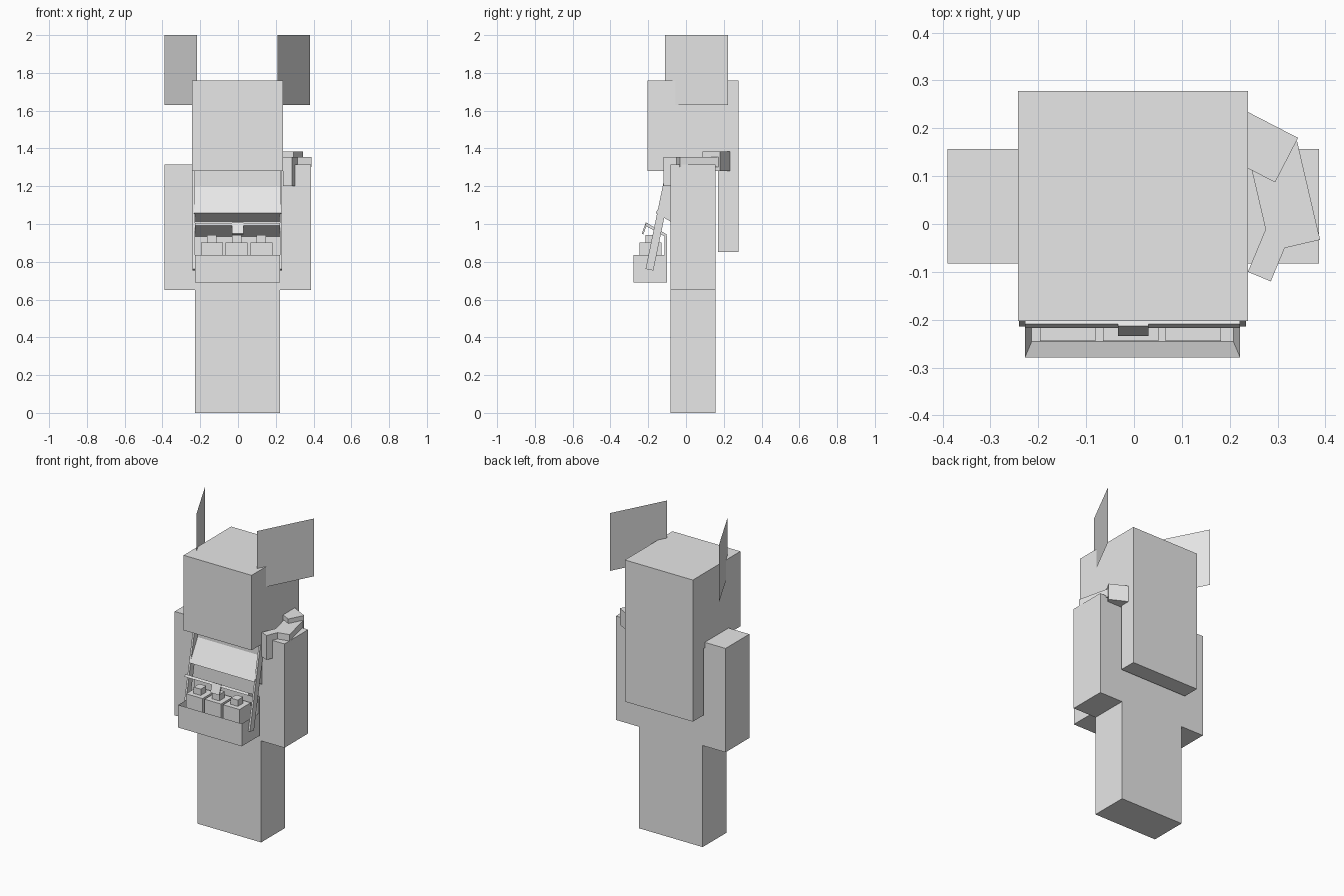
import bpy, bmesh
from mathutils import Vector

cube = bpy.data.objects.get("Cube")
if cube:
    bpy.data.objects.remove(cube, do_unlink=True)

grey = bpy.data.materials.new("light_grey")
grey.use_nodes = True
grey.diffuse_color = (0.8, 0.8, 0.8, 1)
grey.node_tree.nodes["Principled BSDF"].inputs["Base Color"].default_value = (0.8, 0.8, 0.8, 1)


def finish(name, bm):
    bmesh.ops.recalc_face_normals(bm, faces=bm.faces)
    mesh = bpy.data.meshes.new(name)
    bm.to_mesh(mesh)
    bm.free()
    mesh.materials.append(grey)
    obj = bpy.data.objects.new(name, mesh)
    bpy.context.collection.objects.link(obj)
    return obj


def prism(name, base, offset):
    """Extrude a flat outline along an offset."""
    bm = bmesh.new()
    face = bm.faces.new([bm.verts.new(p) for p in base])
    new = bmesh.ops.extrude_face_region(bm, geom=[face], use_keep_orig=True)["geom"]
    moved = [v for v in new if isinstance(v, bmesh.types.BMVert)]
    bmesh.ops.translate(bm, verts=moved, vec=offset)
    return finish(name, bm)


def box(name, x, y, z):
    base = [(x[0], y[0], z[0]), (x[1], y[0], z[0]), (x[1], y[1], z[0]), (x[0], y[1], z[0])]
    return prism(name, base, (0, 0, z[1] - z[0]))


def side_prism(name, x, outline):
    """Outline in (y, z), extruded across x."""
    return prism(name, [(x[0], y, z) for y, z in outline], (x[1] - x[0], 0, 0))


def turned_box(name, corner, end, width, z):
    """Upright box: one edge from corner to end, widened to the right of it."""
    a, b = Vector((*corner, z[0])), Vector((*end, z[0]))
    d = (b - a).normalized()
    side = Vector((d.y, -d.x, 0)) * width
    return prism(name, [a, b, b + side, a + side], (0, 0, z[1] - z[0]))


# Body, limbs and head
W = (-0.228, 0.222)
D = (-0.083, 0.157)
box("legs", W, D, (0, 0.65))
box("torso", W, D, (0.65, 1.3))
box("right_arm", (-0.39, W[0]), D, (0.65, 1.315))
box("left_arm", (W[1], 0.387), D, (0.65, 1.315))
box("head", (-0.243, 0.238), (-0.203, 0.278), (1.28, 1.76))
box("back_hair", (-0.243, 0.238), (0.17, 0.278), (0.853, 1.28))
side_prism("chest", (-0.234, 0.228), [(-0.161, 1.058), (-0.08, 1.2), (-0.08, 1.012)])

# Paper-thin ears, splayed toward the back
for name, s in (("left_ear", 1), ("right_ear", -1)):
    bm = bmesh.new()
    inner, outer = s * 0.213 - 0.003, s * 0.385 - 0.003
    pts = [(inner, -0.11, 1.63), (outer, 0.222, 1.63), (outer, 0.222, 2.0), (inner, -0.11, 2.0)]
    bm.faces.new([bm.verts.new(p) for p in pts])
    finish(name, bm)

# Small companion lying on the left shoulder
turned_box("companion_head", (0.343, 0.18), (0.295, 0.087), 0.21, (1.28, 1.385))
turned_box("companion_body", (0.341, 0.173), (0.389, -0.033), 0.106, (1.303, 1.356))
turned_box("companion_legs", (0.286, -0.12), (0.238, -0.1), 0.105, (1.2, 1.356))

# Tray with a hollow top
tray = box("tray", W, (-0.279, -0.1), (0.69, 0.835))
bm = bmesh.new()
bm.from_mesh(tray.data)
top = max(bm.faces, key=lambda f: f.calc_center_median().z)
bmesh.ops.inset_region(bm, faces=[top], thickness=0.02)
for v in top.verts:
    v.co.z = 0.715
    v.co.y = max(v.co.y, -0.246)
bm.to_mesh(tray.data)
bm.free()

# Jars with stoppers
for i in range(3):
    cx = -0.138 + i * 0.131
    box("jar_%d" % (i + 1), (cx - 0.058, cx + 0.058), (-0.245, -0.13), (0.715, 0.902))
    box("stopper_%d" % (i + 1), (cx - 0.025, cx + 0.025), (-0.215, -0.16), (0.902, 0.942))

# Back panel, raised lid and clasp
box("tray_back", W, (-0.113, -0.1), (0.835, 0.937))
side_prism("lid", W, [(-0.217, 0.992), (-0.209, 1.006), (-0.1, 0.944), (-0.107, 0.931)])
side_prism("clasp", (-0.033, 0.03), [(-0.213, 1.008), (-0.204, 1.004), (-0.226, 0.945), (-0.234, 0.949)])

# Straps from the tray to the shoulders
for name, x in (("right_strap", (-0.24, -0.228)), ("left_strap", (0.222, 0.234))):
    side_prism(name, x, [(-0.214, 0.762), (-0.173, 0.754), (-0.062, 1.29), (-0.103, 1.298)])
